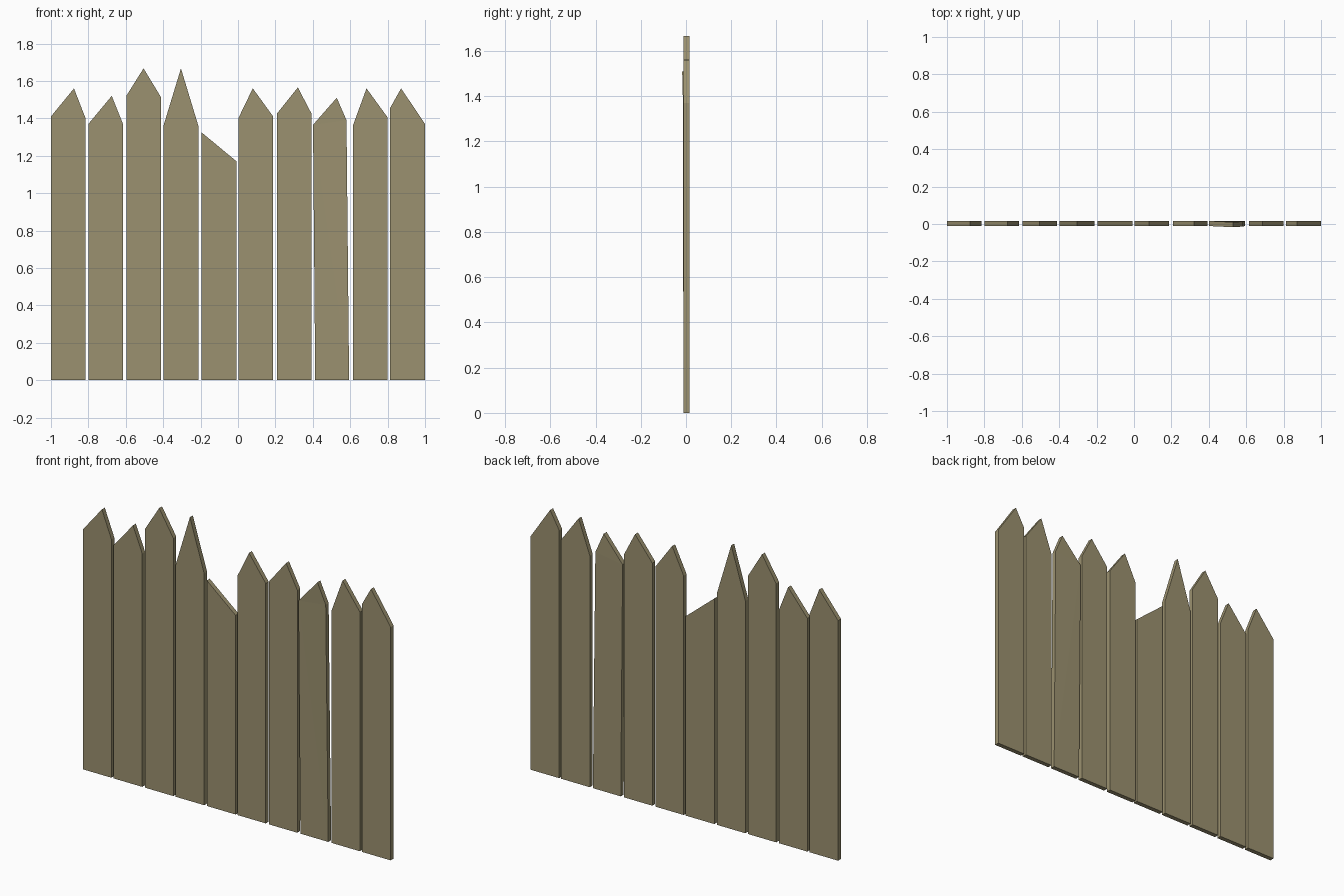
import bpy, bmesh

if "Cube" in bpy.data.objects:
    bpy.data.objects.remove(bpy.data.objects["Cube"])

# One weathered wood colour for the whole fence
wood = bpy.data.materials.new("weathered_wood")
wood.diffuse_color = (0.33, 0.285, 0.16, 1)
wood.use_nodes = True
wood.node_tree.nodes["Principled BSDF"].inputs["Base Color"].default_value = wood.diffuse_color

FRONT, BACK = -0.011, 0.016


def plank(name, outline, shifts=None):
    """Extrude an (x, z) outline through the fence thickness; shifts move corners in y."""
    shifts = shifts or [0] * len(outline)
    bm = bmesh.new()
    front = [bm.verts.new((x, FRONT + s, z)) for (x, z), s in zip(outline, shifts)]
    back = [bm.verts.new((x, BACK + s, z)) for (x, z), s in zip(outline, shifts)]
    bm.faces.new(front)
    bm.faces.new(back[::-1])
    n = len(outline)
    for i in range(n):
        j = (i + 1) % n
        bm.faces.new((front[j], front[i], back[i], back[j]))
    bmesh.ops.recalc_face_normals(bm, faces=bm.faces)
    # warped boards are split into flat triangles
    if any(shifts):
        bmesh.ops.triangulate(bm, faces=bm.faces)
    mesh = bpy.data.meshes.new(name)
    bm.to_mesh(mesh)
    bm.free()
    mesh.materials.append(wood)
    ob = bpy.data.objects.new(name, mesh)
    bpy.context.collection.objects.link(ob)


# Pointed boards: left x, right x, left shoulder z, peak x, peak z, right shoulder z
boards = [
    (-1.0, -0.815, 1.41, -0.877, 1.56, 1.40),
    (-0.80, -0.615, 1.37, -0.675, 1.52, 1.37),
    (-0.597, -0.413, 1.52, -0.505, 1.667, 1.515),
    (-0.397, -0.212, 1.365, -0.305, 1.667, 1.36),
    (0.004, 0.188, 1.405, 0.079, 1.56, 1.41),
    (0.208, 0.393, 1.425, 0.32, 1.565, 1.425),
    (0.614, 0.80, 1.36, 0.687, 1.56, 1.405),
    (0.813, 1.0, 1.455, 0.872, 1.56, 1.37),
]
for i, (x0, x1, zl, xp, zp, zr) in enumerate(boards):
    plank(f"pointed_board_{i + 1}", [(x0, 0), (x1, 0), (x1, zr), (xp, zp), (x0, zl)])

# Snapped board with a slanting top
plank("broken_board", [(-0.195, 0), (-0.008, 0), (-0.008, 1.17), (-0.195, 1.325)])

# Loose board, slightly tilted and warped forward at its tip
plank("loose_board",
      [(0.413, 0), (0.594, 0), (0.58, 1.39), (0.528, 1.51), (0.401, 1.365)],
      [0, 0, -0.003, -0.006, 0])
